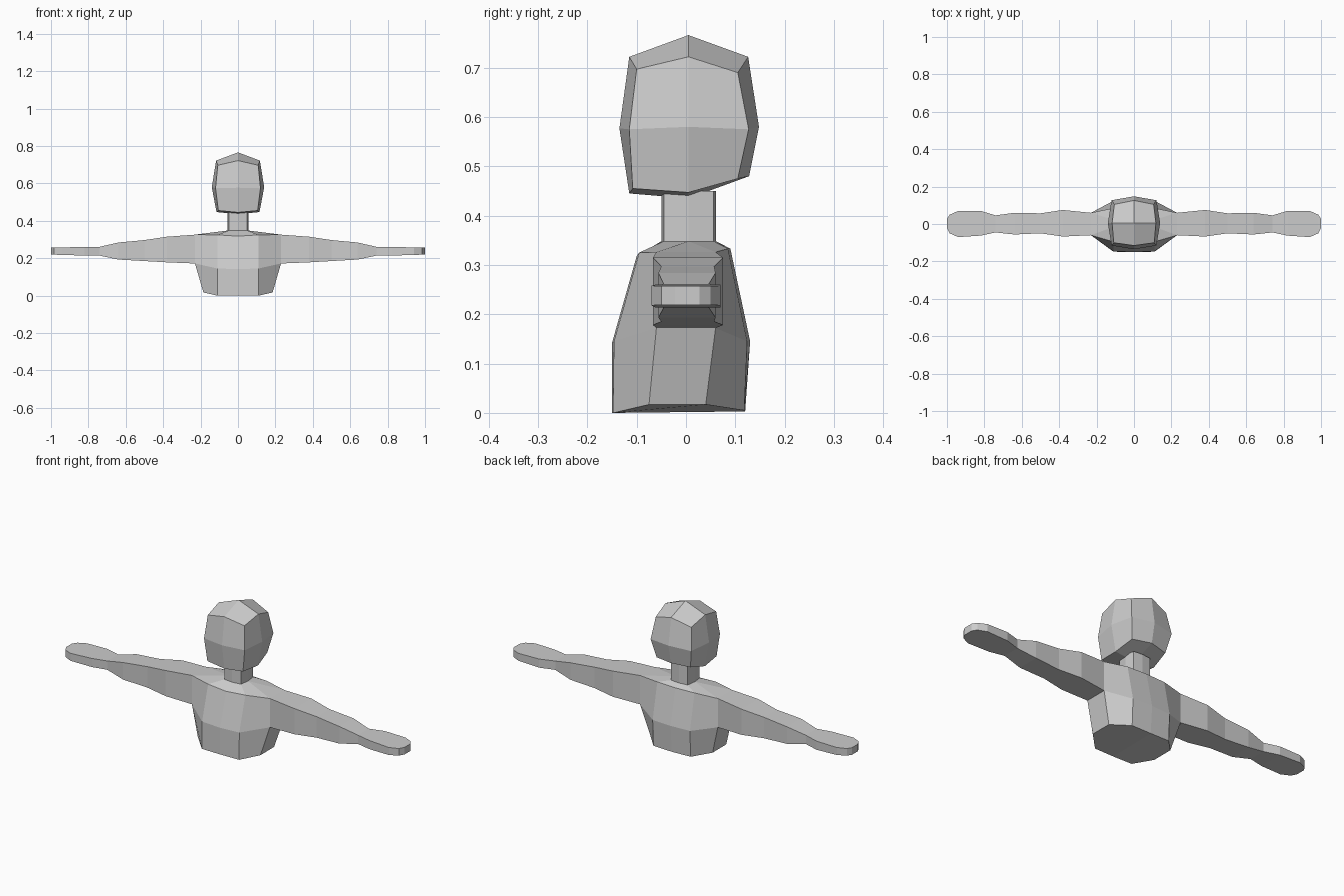
import bpy
import bmesh

if "Cube" in bpy.data.objects:
    bpy.data.objects.remove(bpy.data.objects["Cube"])

grey = bpy.data.materials.new("plain grey")
grey.diffuse_color = (0.604, 0.604, 0.604, 1)
grey.use_nodes = True
grey.node_tree.nodes["Principled BSDF"].inputs["Base Color"].default_value = grey.diffuse_color


def loft(bm, rings, closed=False):
    """Join successive rings of points with quads."""
    rows = [[bm.verts.new(p) for p in ring] for ring in rings]
    n = len(rows[0])
    for a, b in zip(rows, rows[1:]):
        for i in range(n if closed else n - 1):
            j = (i + 1) % n
            bm.faces.new((a[i], a[j], b[j], b[i]))
    return rows


def finish(name, bm):
    """Mirror the right half across x = 0, weld it and make an object."""
    bmesh.ops.remove_doubles(bm, verts=bm.verts[:], dist=0.0005)
    bmesh.ops.mirror(bm, geom=bm.verts[:] + bm.edges[:] + bm.faces[:],
                     axis='X', merge_dist=0.0005)
    bmesh.ops.remove_doubles(bm, verts=bm.verts[:], dist=0.0005)
    bmesh.ops.recalc_face_normals(bm, faces=bm.faces[:])
    mesh = bpy.data.meshes.new(name)
    bm.to_mesh(mesh)
    bm.free()
    mesh.materials.append(grey)
    bpy.context.collection.objects.link(bpy.data.objects.new(name, mesh))


# Head: a rounded block, half rings running front to back
bm = bmesh.new()
rows = loft(bm, [
    [(0, -.115, .445), (.105, -.108, .455), (.115, .005, .447), (.10, .105, .475), (0, .128, .48)],
    [(0, -.135, .577), (.12, -.115, .575), (.14, .005, .58), (.12, .127, .575), (0, .148, .58)],
    [(0, -.115, .722), (.108, -.10, .697), (.117, .005, .722), (.105, .105, .69), (0, .126, .722)],
])
for row, tip in ((rows[0], (0, .005, .435)), (rows[2], (0, .005, .766))):
    c = bm.verts.new(tip)
    bm.faces.new((row[0], row[1], row[2], c))
    bm.faces.new((row[2], row[3], row[4], c))
finish("head", bm)


# Neck: a nearly square tube
def neck_ring(z):
    return [(0, -.05, z), (.049, -.045, z), (.056, .005, z), (.049, .056, z), (0, .061, z)]


bm = bmesh.new()
loft(bm, [neck_ring(.348), neck_ring(.45)])
finish("neck", bm)

# Torso: hem, chest, shoulder line and collar; the arm opening stays open
bm = bmesh.new()
collar = neck_ring(.348)
collar.insert(2, collar[2])
rows = loft(bm, [
    [(0, -.15, 0), (.11, -.148, 0), (.185, -.075, .017),
     (.185, .04, .017), (.11, .118, .005), (0, .12, .003)],
    [(0, -.15, .142), (.11, -.146, .145), (.23, -.06, .172),
     (.23, .06, .172), (.11, .124, .145), (0, .13, .145)],
    [(0, -.10, .318), (.11, -.095, .325), (.23, -.06, .326),
     (.23, .06, .326), (.11, .085, .333), (0, .09, .333)],
    collar,
])
bm.faces.new(rows[0])
hole = set(rows[1][2:4] + rows[2][2:4])
bm.faces.remove(next(f for f in bm.faces if set(f.verts) == hole))
finish("torso", bm)

# Arms: x, front y, back y, bottom z, top z from shoulder to fingertips
arm_sections = [
    (.23, -.06, .06, .172, .326), (.38, -.067, .075, .178, .315),
    (.50, -.05, .057, .185, .297), (.64, -.056, .06, .193, .284),
    (.74, -.045, .046, .214, .261), (.82, -.062, .07, .214, .26),
    (.94, -.07, .07, .218, .258), (.985, -.05, .05, .219, .257),
    (1.0, -.022, .027, .219, .257),
]
bm = bmesh.new()
rows = loft(bm, [[(x, f, b), (x, k, b), (x, k, t), (x, f, t)]
                 for x, f, k, b, t in arm_sections], closed=True)
bm.faces.new(rows[-1])
finish("arms", bm)
